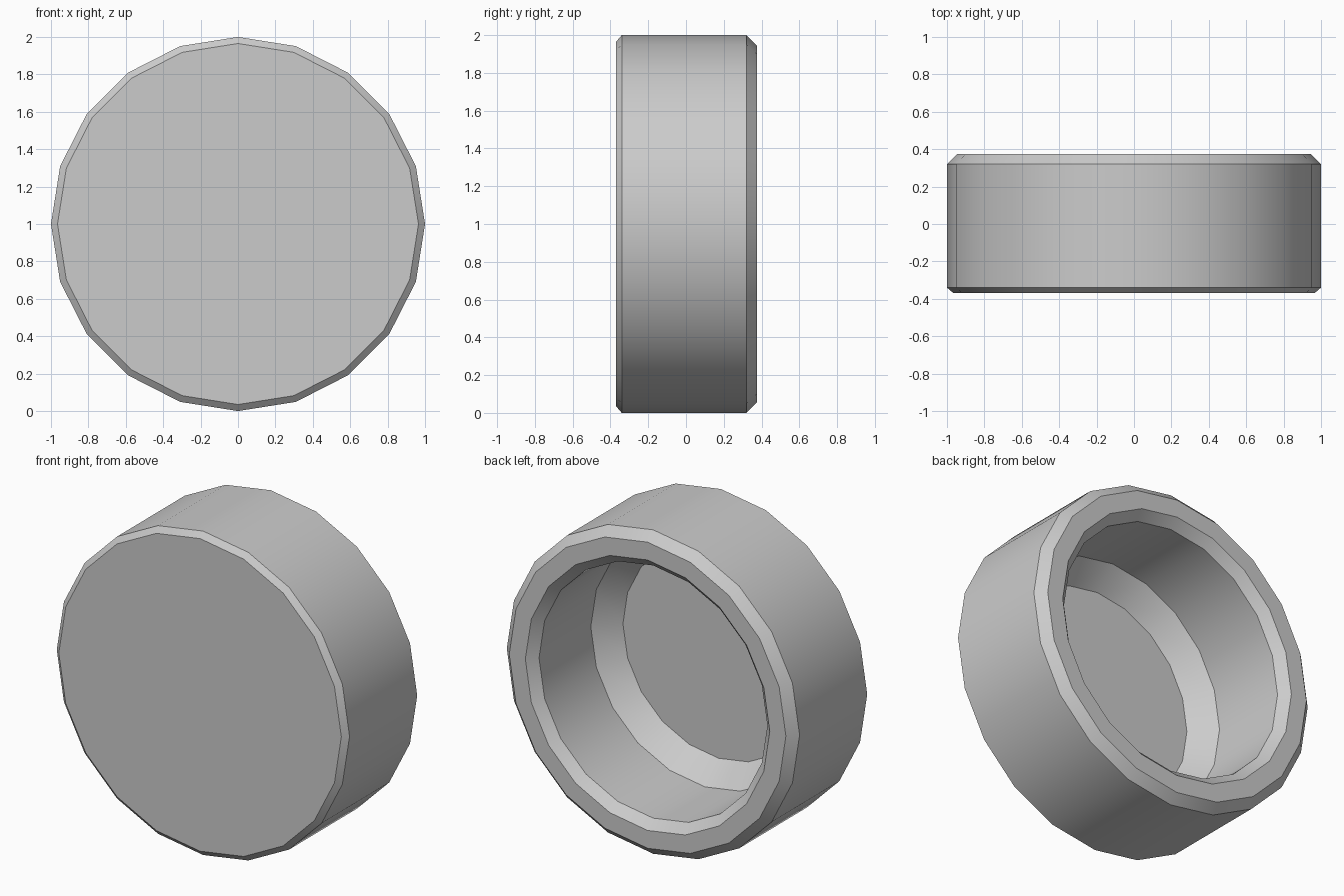
import bpy, bmesh, math
from mathutils import Matrix, Vector

cube = bpy.data.objects.get("Cube")
if cube:
    bpy.data.objects.remove(cube, do_unlink=True)

SIDES = 20

grey = bpy.data.materials.new("light_grey")
grey.use_nodes = True
colour = (0.6, 0.6, 0.6, 1)
grey.diffuse_color = colour
grey.node_tree.nodes["Principled BSDF"].inputs["Base Color"].default_value = colour

# Radius and depth, from the closed front face round the rim to the recess floor
profile = [(0.965, -0.37), (1, -0.34), (1, 0.32), (0.945, 0.375),
           (0.835, 0.375), (0.78, 0.32), (0.78, -0.185), (0.655, -0.32)]

bm = bmesh.new()
points = [bm.verts.new((r, y, 1)) for r, y in profile]
edges = [bm.edges.new(pair) for pair in zip(points, points[1:])]

# Revolve the profile around the depth axis
bmesh.ops.spin(bm, geom=points + edges, cent=(0, 0, 1), axis=(0, 1, 0),
               angle=math.tau, steps=SIDES, use_merge=True)
bmesh.ops.remove_doubles(bm, verts=bm.verts, dist=0.0005)

# Close the front face and the recess floor
bmesh.ops.holes_fill(bm, edges=[e for e in bm.edges if e.is_boundary], sides=SIDES)
bmesh.ops.recalc_face_normals(bm, faces=bm.faces)

mesh = bpy.data.meshes.new("round_cap")
bm.to_mesh(mesh)
bm.free()
mesh.materials.append(grey)
cap = bpy.data.objects.new("round_cap", mesh)
bpy.context.collection.objects.link(cap)

# Smooth sides with crisp bevel edges
bpy.ops.object.select_all(action='DESELECT')
cap.select_set(True)
bpy.context.view_layer.objects.active = cap
bpy.ops.object.shade_smooth_by_angle(angle=math.radians(30))
